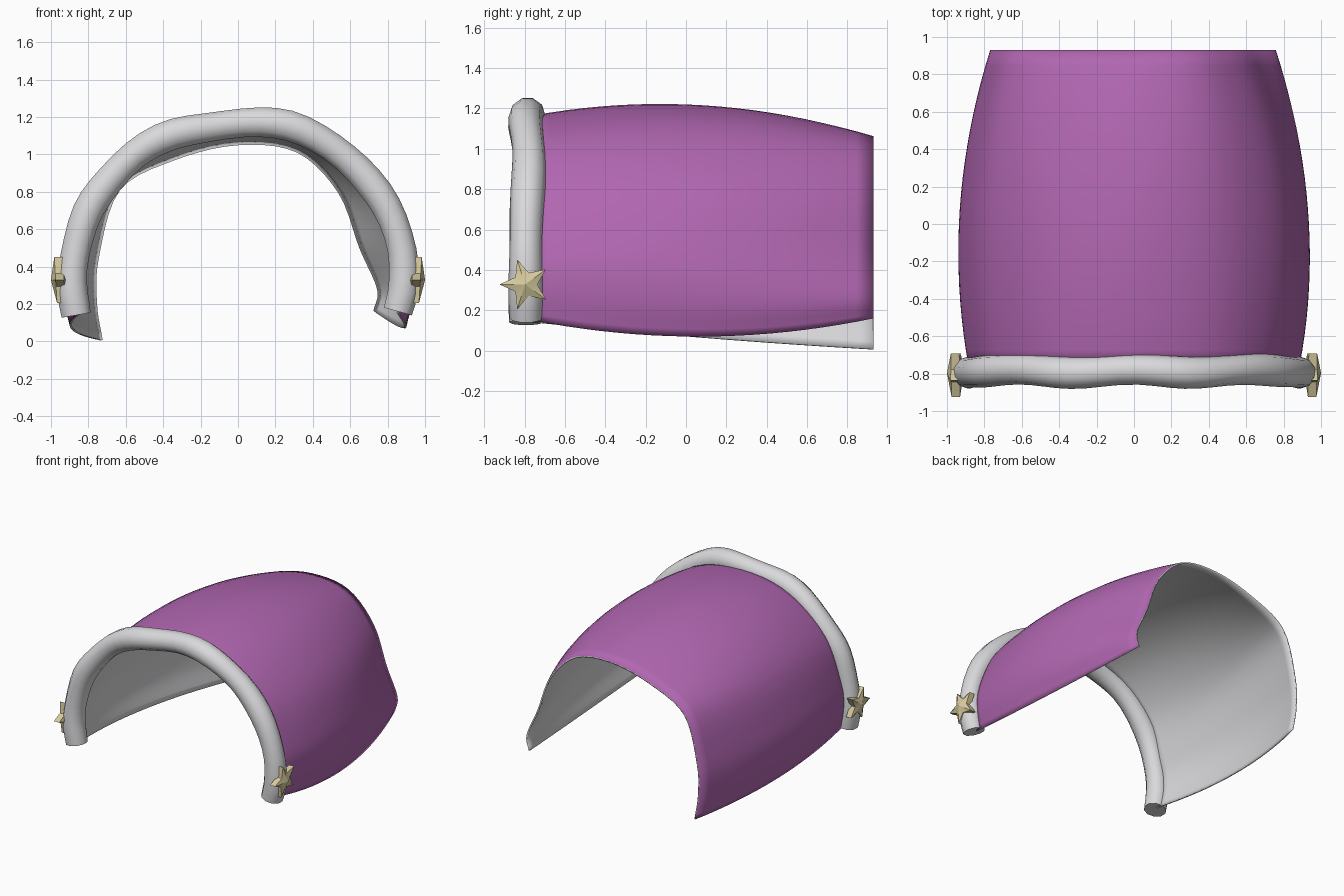
import bpy, bmesh, math
from mathutils import Vector

if "Cube" in bpy.data.objects:
    bpy.data.objects.remove(bpy.data.objects["Cube"])


def material(name, rgb):
    m = bpy.data.materials.new(name)
    m.use_nodes = True
    m.diffuse_color = (*rgb, 1)
    m.node_tree.nodes["Principled BSDF"].inputs["Base Color"].default_value = (*rgb, 1)
    return m


PURPLE = material("purple fabric", (0.44, 0.135, 0.44))
GREY = material("light grey lining", (0.70, 0.69, 0.71))
GOLD = material("pale gold", (0.69, 0.61, 0.35))


def spline(points, count):
    """Sample a smooth curve evenly by parameter through 2D points."""
    p = [Vector(q) for q in points]
    p = [2 * p[0] - p[1]] + p + [2 * p[-1] - p[-2]]
    out = []
    for k in range(count):
        t = k / (count - 1) * (len(points) - 1)
        i = min(int(t), len(points) - 2)
        t -= i
        a, b, c, d = p[i:i + 4]
        out.append(0.5 * (2 * b + (c - a) * t + (2 * a - 5 * b + 4 * c - d) * t ** 2
                          + (3 * b - a - 3 * c + d) * t ** 3))
    return out


def finish(name, bm, mats, smooth=None):
    bmesh.ops.recalc_face_normals(bm, faces=bm.faces)
    mesh = bpy.data.meshes.new(name)
    bm.to_mesh(mesh)
    bm.free()
    for m in mats:
        mesh.materials.append(m)
    ob = bpy.data.objects.new(name, mesh)
    bpy.context.collection.objects.link(ob)
    if smooth:
        bpy.ops.object.select_all(action='DESELECT')
        ob.select_set(True)
        bpy.context.view_layer.objects.active = ob
        bpy.ops.object.shade_smooth_by_angle(angle=math.radians(smooth))
    return ob


def skin(bm, rings, closed):
    """Bridge rows of vertices with quads."""
    for r0, r1 in zip(rings, rings[1:]):
        n = len(r0)
        for j in range(n if closed else n - 1):
            k = (j + 1) % n
            bm.faces.new((r0[j], r0[k], r1[k], r1[j]))


# Canopy: front, middle and back arches blended along the length
front = [(-.86, .14), (-.885, .32), (-.86, .5), (-.73, .83), (-.42, 1.08), (0, 1.165),
         (.42, 1.08), (.71, .83), (.86, .5), (.885, .32), (.86, .15)]
middle = [(-.895, .07), (-.935, .26), (-.91, .5), (-.77, .86), (-.44, 1.12), (0, 1.22),
          (.44, 1.12), (.76, .84), (.905, .5), (.935, .26), (.895, .07)]
back = [(-.735, .005), (-.765, .2), (-.755, .45), (-.64, .815), (-.34, .98), (0, 1.06),
        (.32, 1.02), (.545, .8), (.66, .5), (.755, .28), (.735, .16)]
Y0, Y1, Y2 = -0.76, 0.0, 0.93
ACROSS, ALONG = 51, 21
arches = [spline(s, ACROSS) for s in (front, middle, back)]
bm = bmesh.new()
rows = []
for i in range(ALONG):
    y = Y0 + (Y2 - Y0) * i / (ALONG - 1)
    w = ((y - Y1) * (y - Y2) / ((Y0 - Y1) * (Y0 - Y2)),
         (y - Y0) * (y - Y2) / ((Y1 - Y0) * (Y1 - Y2)),
         (y - Y0) * (y - Y1) / ((Y2 - Y0) * (Y2 - Y1)))
    rows.append([])
    for trio in zip(*arches):
        p = sum((q * f for q, f in zip(trio, w)), Vector((0, 0)))
        rows[-1].append(bm.verts.new((p.x, y, p.y)))
skin(bm, rows, False)
bm.normal_update()
canopy = finish("canopy", bm, [PURPLE, GREY], 50)
# Lining: thickness grows inward, away from the outward-facing side
crown = min(canopy.data.polygons, key=lambda f: abs(f.center.x) + abs(f.center.y))
if crown.normal.z < 0:
    canopy.data.flip_normals()
lining = canopy.modifiers.new("lining", 'SOLIDIFY')
lining.thickness = 0.012
lining.offset = -1
lining.material_offset = 1
lining.material_offset_rim = 1

# Padded front rim: a slightly uneven tube along the front arch
path = spline([(-.865, .14), (-.888, .3), (-.87, .47), (-.81, .68), (-.71, .835), (-.55, 1.0),
               (-.37, 1.1), (-.15, 1.145), (.1, 1.172), (.3, 1.145), (.5, 1.04), (.67, .89),
               (.8, .71), (.875, .5), (.887, .3), (.855, .16)], 40)
SIDES = 10
bm = bmesh.new()
rings = []
for i, c in enumerate(path):
    t = (path[min(i + 1, len(path) - 1)] - path[max(i - 1, 0)]).normalized()
    n = Vector((-t.y, t.x))
    wave = math.cos(c.x * 10)
    radius = 0.083 + 0.003 * math.sin(i * 0.9)
    ring = []
    for k in range(SIDES):
        a = math.tau * (k + 0.5) / SIDES
        p = c + n * radius * math.cos(a)
        ring.append(bm.verts.new((p.x, -0.787 + 0.009 * wave + radius * math.sin(a), p.y)))
    rings.append(ring)
skin(bm, rings, True)
bm.faces.new(rings[0])
bm.faces.new(rings[-1])
finish("front_rim", bm, [GREY], 50)

# Star studs: five-pointed slabs with a raised centre on each face
for name, side in (("left_star", 1), ("right_star", -1)):
    bm = bmesh.new()
    layers = []
    for x in (0.93, 0.975):
        ring = []
        for k in range(10):
            a = math.pi + k * math.pi / 5
            r = 0.128 if k % 2 == 0 else 0.06
            z = 0.328 + r * math.sin(a)
            lean = 0.06 * (z - 0.328)
            ring.append(bm.verts.new((side * (x + lean), -0.797 + r * math.cos(a), z)))
        layers.append(ring)
    skin(bm, layers, True)
    for ring, x in zip(layers, (0.91, 1.0)):
        tip = bm.verts.new((side * x, -0.797, 0.328))
        for k in range(10):
            bm.faces.new((ring[k], ring[(k + 1) % 10], tip))
    finish(name, bm, [GOLD], 30)
